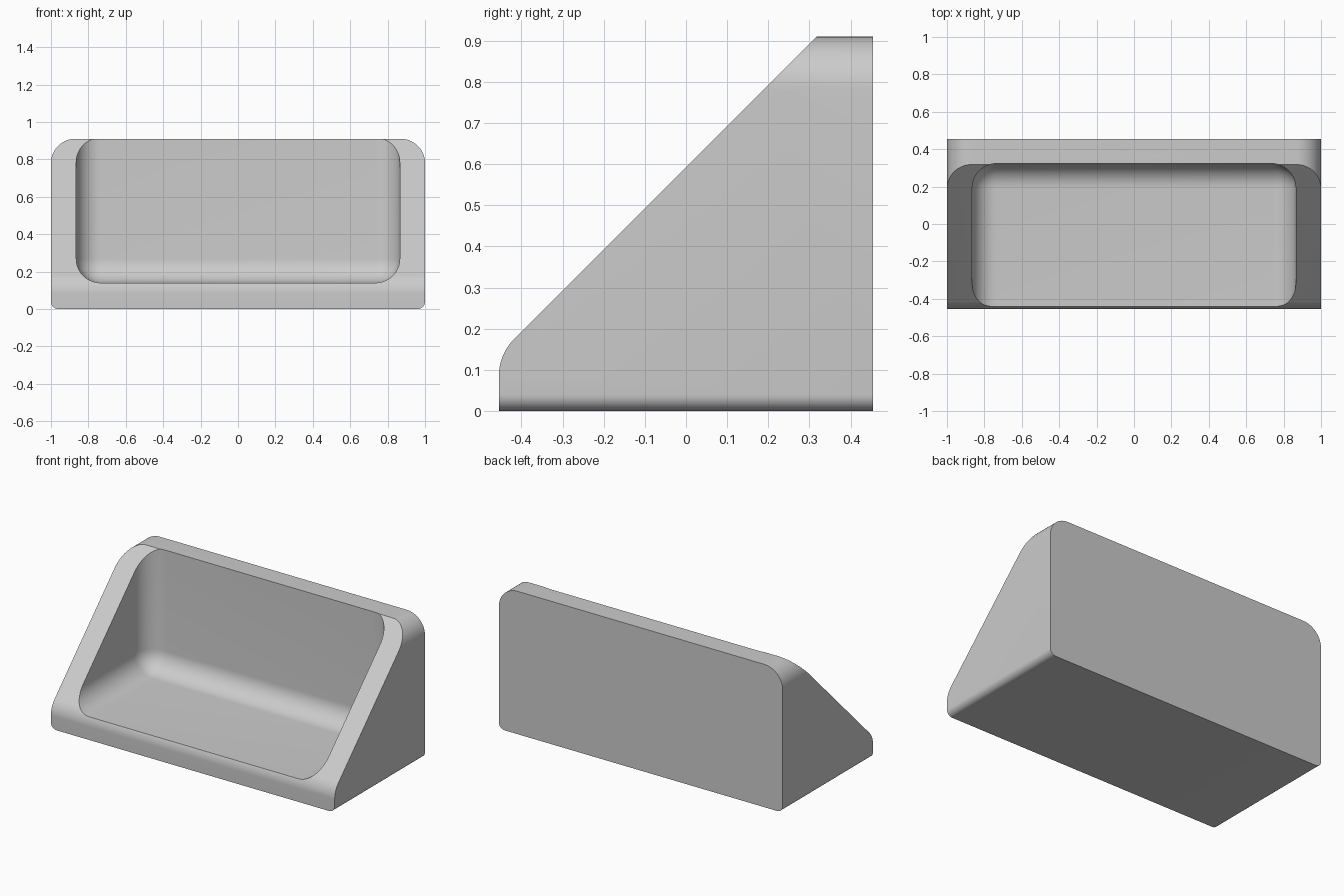
import bpy, bmesh
from math import sin, cos, radians
from mathutils import Vector

cube = bpy.data.objects.get("Cube")
if cube:
    bpy.data.objects.remove(cube, do_unlink=True)

HALF, DEPTH, TOP = 1.0, 0.455, 0.91
ROUND = 0.13


def new_object(name, bm):
    bmesh.ops.recalc_face_normals(bm, faces=bm.faces[:])
    mesh = bpy.data.meshes.new(name)
    bm.to_mesh(mesh)
    bm.free()
    obj = bpy.data.objects.new(name, mesh)
    bpy.context.collection.objects.link(obj)
    return obj


def arc(cx, cy, r, start, end, steps=14):
    angles = [radians(start + (end - start) * i / steps) for i in range(steps + 1)]
    return [(cx + r * cos(a), cy + r * sin(a)) for a in angles]


def prism(name, points, place, push):
    """Extrude a flat outline along the vector push."""
    bm = bmesh.new()
    face = bm.faces.new([bm.verts.new(place(u, v)) for u, v in points])
    ext = bmesh.ops.extrude_face_region(bm, geom=[face])
    verts = [g for g in ext["geom"] if isinstance(g, bmesh.types.BMVert)]
    bmesh.ops.translate(bm, verts=verts, vec=Vector(push))
    return new_object(name, bm)


def cut(target, tool, operation):
    mod = target.modifiers.new(operation.title(), "BOOLEAN")
    mod.operation, mod.solver, mod.object = operation, "EXACT", tool
    bpy.context.view_layer.objects.active = target
    bpy.ops.object.modifier_apply(modifier=mod.name)
    bpy.data.objects.remove(tool, do_unlink=True)


# Body: front outline with large top and small bottom corners
small = 0.04
outline = (arc(HALF - ROUND, TOP - ROUND, ROUND, 0, 90)
           + arc(ROUND - HALF, TOP - ROUND, ROUND, 90, 180)
           + arc(small - HALF, small, small, 180, 270, 8)
           + arc(HALF - small, small, small, 270, 360, 8))
body = prism("open_front_bin", outline,
             lambda x, z: (x, -DEPTH, z), (0, 2 * DEPTH, 0))

# Sloping front with a rounded lip, cut away by a wedge
slope_top = 0.318
lip = arc(ROUND - DEPTH, 0.084, ROUND, 180, 135)
wedge = [(-DEPTH, -1), (-1, -1), (-1, 2), (slope_top + 0.5, TOP + 0.5)]
front_cutter = prism("front_cutter", wedge + lip[::-1],
                     lambda y, z: (-2, y, z), (4, 0, 0))
cut(body, front_cutter, "DIFFERENCE")

# Hollow: a block with rounded edges, open to the front and top
bm = bmesh.new()
bmesh.ops.create_cube(bm, size=1)
low, high = Vector((-0.865, -1, 0.14)), Vector((0.865, 0.323, 1.6))
for v in bm.verts:
    v.co = Vector([high[i] if v.co[i] > 0 else low[i] for i in range(3)])
bmesh.ops.bevel(bm, geom=bm.edges[:], offset=ROUND, segments=14,
                profile=0.5, affect="EDGES")
cut(body, new_object("hollow_cutter", bm), "DIFFERENCE")

# Grey finish
grey = bpy.data.materials.new("plain_grey")
grey.use_nodes = True
colour = (0.6, 0.6, 0.6, 1)
grey.diffuse_color = colour
grey.node_tree.nodes["Principled BSDF"].inputs["Base Color"].default_value = colour
body.data.materials.clear()
body.data.materials.append(grey)
for poly in body.data.polygons:
    poly.material_index = 0

bpy.ops.object.select_all(action="DESELECT")
body.select_set(True)
bpy.context.view_layer.objects.active = body
bpy.ops.object.shade_smooth_by_angle(angle=radians(30))
